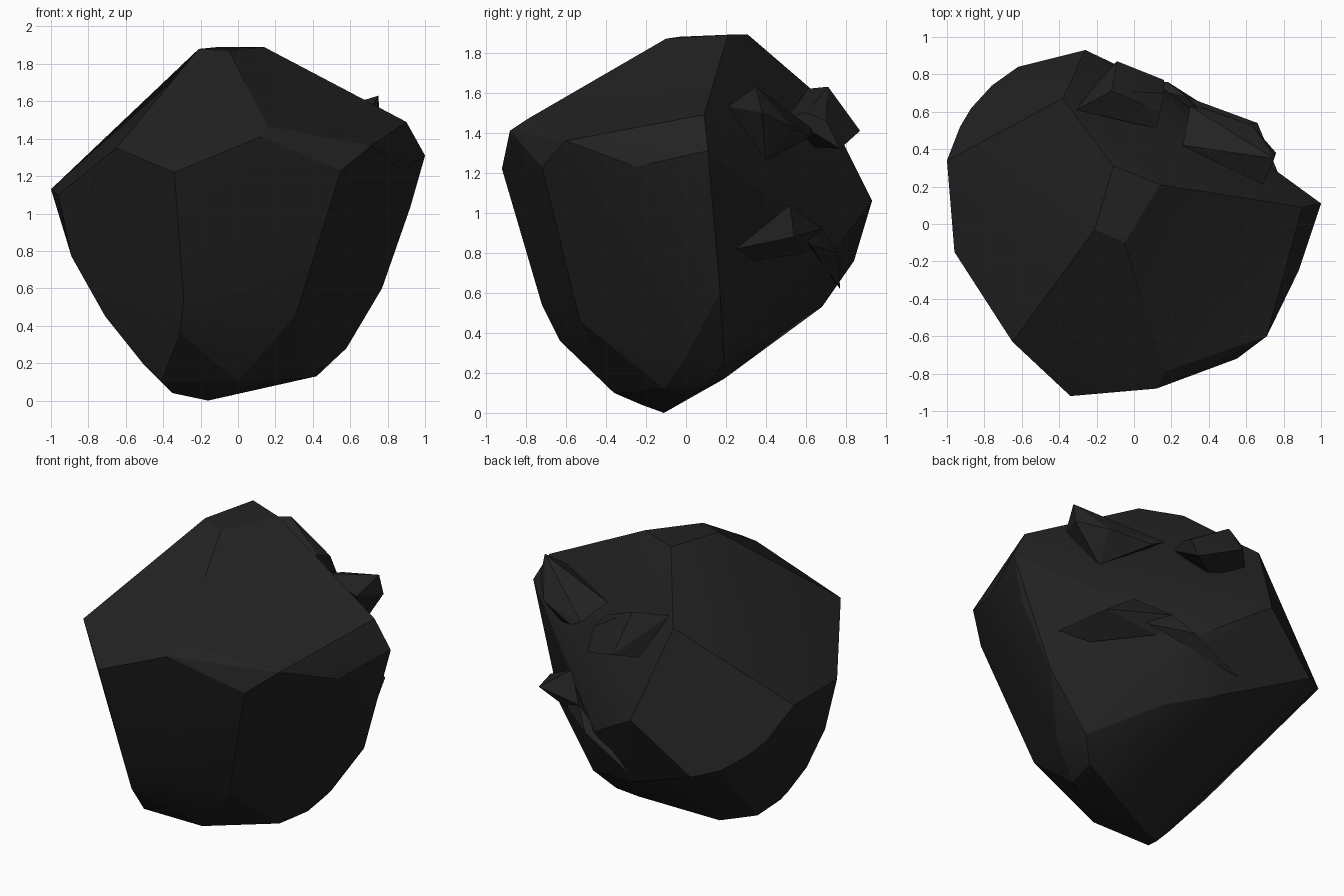
import bpy, bmesh, math

if "Cube" in bpy.data.objects:
    bpy.data.objects.remove(bpy.data.objects["Cube"])

stone = bpy.data.materials.new("dark_charcoal_stone")
stone.diffuse_color = (0.016, 0.016, 0.016, 1)
stone.use_nodes = True
stone.node_tree.nodes["Principled BSDF"].inputs["Base Color"].default_value = stone.diffuse_color


def chiselled(name, corners, dent_ring=(), dent=None):
    """Faceted lump: convex hull over key corners, with an optional hollow face."""
    bm = bmesh.new()
    for c in corners:
        bm.verts.new(c)
    res = bmesh.ops.convex_hull(bm, input=bm.verts)
    junk = {g for g in res["geom_interior"] + res["geom_unused"]
            if isinstance(g, bmesh.types.BMVert)}
    bmesh.ops.delete(bm, geom=list(junk), context='VERTS')
    bmesh.ops.recalc_face_normals(bm, faces=bm.faces)
    # merge the facets inside the ring, then sink their middle
    if dent:
        ring = {tuple(round(v, 2) for v in c) for c in dent_ring}
        inside = [f for f in bm.faces
                  if all(tuple(round(x, 2) for x in v.co) in ring for v in f.verts)]
        merged = bmesh.ops.dissolve_faces(bm, faces=inside)["region"]
        for v in bmesh.ops.poke(bm, faces=merged)["verts"]:
            v.co = dent
    me = bpy.data.meshes.new(name)
    bm.to_mesh(me)
    bm.free()
    me.materials.append(stone)
    ob = bpy.data.objects.new(name, me)
    bpy.context.collection.objects.link(ob)
    return ob


# boulder body: corners grouped from crown to base
crown = [(-.21, -.03, 1.88), (-.05, -.10, 1.87), (.14, .21, 1.89), (-.11, .31, 1.89)]
shoulder = [(-.38, .67, 1.58), (.90, .09, 1.49), (.71, -.60, 1.36), (.16, -.79, 1.47),
            (.12, -.88, 1.41), (-.65, -.63, 1.35)]
girdle = [(1.0, .11, 1.31), (.88, -.25, 1.23), (.55, -.72, 1.23), (-.34, -.92, 1.22),
          (-.96, -.15, 1.10), (-1.0, .34, 1.13), (-.93, .52, .95), (-.87, .62, .88),
          (-.76, .74, .80), (-.62, .84, .76), (-.26, .93, 1.06), (.92, .09, 1.03)]
flank = [(.77, .17, .60), (.12, .75, .82), (-.10, .68, .53), (.20, .50, .43),
         (-.89, -.13, .77), (-.71, -.20, .45), (-.29, -.72, .54), (.31, -.53, .46)]
base = [(.52, .19, .25), (.58, .0, .28), (.42, .10, .13), (.37, -.11, .12), (.20, .19, .17),
        (.05, .32, .29), (-.51, -.29, .20), (-.31, -.63, .36), (-.41, -.36, .10),
        (-.35, -.22, .04), (0, -.36, .10), (-.16, -.11, 0)]
body = chiselled("boulder_body", crown + shoulder + girdle + flank + base,
                 crown[1:3] + shoulder[1:4], (.30, -.40, 1.55))

# broken lumps on the back face
lumps = [
    chiselled("upper_back_lump", [
        (-.31, .61, 1.62), (-.12, .71, 1.63), (.16, .70, 1.46), (.14, .60, 1.50),
        (-.20, .76, 1.38), (-.09, .87, 1.41), (.16, .77, 1.32), (.12, .51, 1.48),
        (-.05, .62, 1.33)]),
    chiselled("side_back_lump", [
        (.75, .35, 1.63), (.69, .21, 1.53), (.76, .38, 1.50), (.63, .53, 1.43),
        (.38, .62, 1.38), (.30, .63, 1.42), (.26, .42, 1.48), (.60, .40, 1.26)]),
    chiselled("lower_back_ledge", [
        (.78, .25, .82), (.44, .52, 1.04), (.28, .68, .92), (.66, .54, .88),
        (.62, .35, .76), (.34, .60, .80)]),
    chiselled("lower_back_splinter", [
        (.50, .50, 1.0), (.28, .68, .92), (.18, .76, .80), (.40, .62, .84),
        (-.15, .77, .62), (.10, .66, .76)])]

# fuse the lumps into one stone
bpy.context.view_layer.objects.active = body
body.select_set(True)
for lump in lumps:
    mod = body.modifiers.new("fuse", 'BOOLEAN')
    mod.operation, mod.solver, mod.object = 'UNION', 'EXACT', lump
    bpy.ops.object.modifier_apply(modifier=mod.name)
    bpy.data.objects.remove(lump)
bpy.ops.object.shade_smooth_by_angle(angle=math.radians(16))
